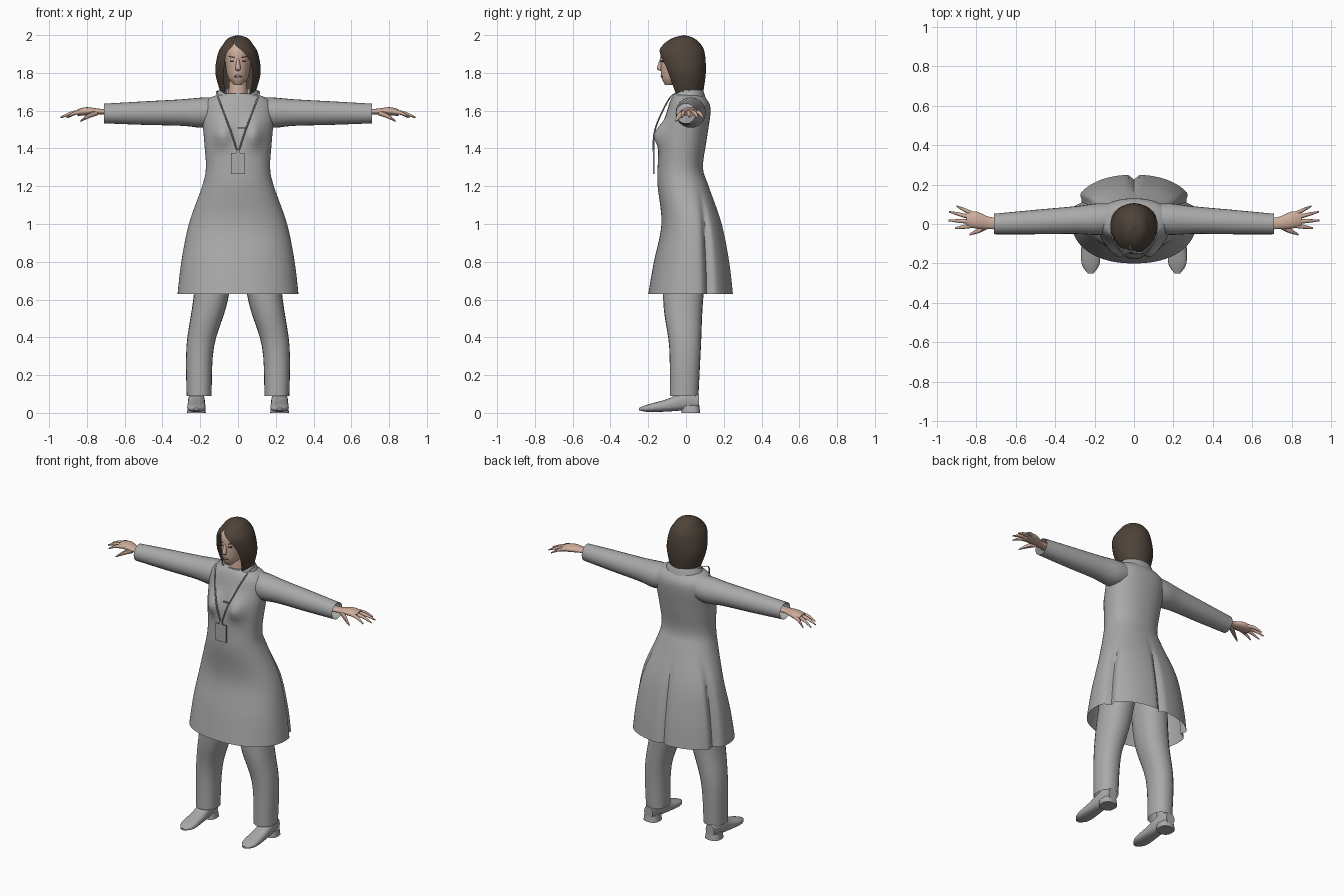
import bpy, bmesh
from math import sin, cos, pi, exp, atan2, radians, copysign
from mathutils import Vector

if "Cube" in bpy.data.objects:
    bpy.data.objects.remove(bpy.data.objects["Cube"])


def material(name, red, green, blue):
    colour = (red, green, blue, 1)
    m = bpy.data.materials.new(name)
    m.use_nodes = True
    m.diffuse_color = colour
    m.node_tree.nodes["Principled BSDF"].inputs["Base Color"].default_value = colour
    return m


GREY = material("cloth grey", .4, .4, .4)
SKIN = material("skin", .62, .42, .33)
HAIR = material("dark brown hair", .075, .055, .04)
LIPS = material("lips", .45, .25, .2)
EYES = material("dark eyes", .04, .03, .03)


def finish(name, bm, mat):
    bmesh.ops.recalc_face_normals(bm, faces=bm.faces)
    me = bpy.data.meshes.new(name)
    bm.to_mesh(me)
    bm.free()
    me.materials.append(mat)
    me.polygons.foreach_set("use_smooth", [True] * len(me.polygons))
    me.set_sharp_from_angle(angle=radians(40))
    ob = bpy.data.objects.new(name, me)
    bpy.context.collection.objects.link(ob)
    return ob


def smooth_rows(rows, steps=5):
    """Pass a Catmull-Rom spline through every column of the rows."""
    out = []
    last = len(rows) - 1
    for i in range(last):
        quad = [rows[max(i - 1, 0)], rows[i], rows[i + 1], rows[min(i + 2, last)]]
        for k in range(steps):
            t = k / steps
            out.append([b + t / 2 * (c - a + t * (2*a - 5*b + 4*c - d + t * (3*(b - c) + d - a)))
                        for a, b, c, d in zip(*quad)])
    return out + [list(rows[-1])]


AXES = {"X": ("Y", "Z"), "Y": ("X", "Z"), "Z": ("X", "Y")}
UNIT = {"X": Vector((1, 0, 0)), "Y": Vector((0, 1, 0)), "Z": Vector((0, 0, 1))}


def loft(name, rows, mat, axis="Z", n=24, start=True, end=True, power=1, side=1, warp=None):
    """Rows hold a centre, two half widths and optionally the half angle of a front gap."""
    u, v = (UNIT[a] for a in AXES[axis])
    open_front = len(rows[0]) > 5
    bm = bmesh.new()
    rings = []
    for x, y, z, a, b, *gap in smooth_rows(rows):
        ring = []
        for i in range(n):
            t = 2 * pi * i / n
            if open_front:
                # The gap drifts to one side towards the crown
                half = max(gap[0], .005)
                drift = -2.5 * max(0, z - 1.85)
                t = drift - pi / 2 + half + 2 * (pi - half) * i / (n - 1)
            c, s = (copysign(abs(f) ** power, f) for f in (cos(t), sin(t)))
            p = Vector((x, y, z)) + u * max(a, .001) * c + v * max(b, .001) * s
            if warp:
                p = warp(p)
            p.x *= side
            ring.append(bm.verts.new(p))
        rings.append(ring)
    for low, high in zip(rings, rings[1:]):
        for i in range(n - 1 if open_front else n):
            j = (i + 1) % n
            bm.faces.new((low[i], low[j], high[j], high[i]))
    for wanted, ring in ((start, rings[0]), (end, rings[-1])):
        if wanted:
            bm.faces.new(ring)
    return finish(name, bm, mat)


def body(*sections):
    """Turn height, half width, front y and back y into loft rows."""
    return [(0, (front + back) / 2, z, width, (back - front) / 2, *gap)
            for z, width, front, back, *gap in sections]


def limb(points, radii, flat=1):
    """Turn a centre line and its radii into loft rows."""
    return [(*p, r, r * flat) for p, r in zip(points, radii)]


def plate(name, location, size, mat, turn=(0, 0, 0)):
    bm = bmesh.new()
    bmesh.ops.create_cube(bm, size=1)
    ob = finish(name, bm, mat)
    ob.location, ob.scale, ob.rotation_euler = location, size, turn


def bump(value, centre, width):
    return exp(-((value - centre) / width) ** 2)


# Coat with bust above and three pleats behind
def coat_shape(p):
    if p.z < 1.2:
        depth = .11 * min(1, (1.2 - p.z) * 4)
        angle = atan2(p.y - .03, p.x)
        shrink = 1 - depth * sum(bump(angle, centre, .08) for centre in (.3, pi / 2, pi - .3))
        p.x *= shrink
        p.y = .03 + (p.y - .03) * shrink
    elif p.y < 0:
        p.y -= .045 * bump(abs(p.x), .085, .05) * bump(p.z, 1.475, .06)
    return p


loft("coat", body(
    (.63, .32, -.2, .25), (.8, .3, -.17, .23), (1, .26, -.13, .19), (1.2, .19, -.15, .12),
    (1.3, .17, -.15, .09), (1.45, .18, -.14, .11), (1.6, .19, -.1, .13),
    (1.66, .16, -.08, .11), (1.69, .09, -.06, .07)),
    GREY, n=96, start=False, power=.9, warp=coat_shape)
loft("collar", body((1.65, .13, -.08, .11, .5), (1.71, .1, -.06, .09, .7),
                    (1.69, .09, -.05, .08, .7)), GREY, start=False, end=False)

# Head and neck
loft("neck", limb([(0, 0, 1.64), (0, 0, 1.77)], (.055, .045)), SKIN)
loft("head", body(
    (1.735, .02, -.11, -.06), (1.78, .055, -.13, .03), (1.88, .07, -.135, .07),
    (1.93, .07, -.125, .07), (1.97, .04, -.08, .05)), SKIN, n=32)
loft("nose", limb([(0, -.13, 1.81), (0, -.14, 1.825), (0, -.13, 1.88)], (.006, .014, .005)),
     SKIN, n=12)
loft("lips", limb([(0, -.124, 1.773), (0, -.126, 1.782), (0, -.126, 1.79)],
                  (.008, .022, .008), flat=.4), LIPS, n=12)
loft("hair", body(
    (1.69, .09, -.08, .09, .8), (1.8, .12, -.12, .105, .7), (1.9, .107, -.145, .1, .5),
    (1.95, .08, -.12, .08, .05), (1.985, .05, -.07, .04, 0), (2, 0, -.01, -.01, 0)),
    HAIR, n=48, start=False)

# Name badge
plate("badge", (0, -.172, 1.32), (.075, .008, .11), GREY)
plate("badge_clip", (0, -.172, 1.38), (.02, .008, .03), GREY)
plate("chest_tab", (.02, -.145, 1.51), (.045, .008, .007), GREY)

# Paired parts
for label, side in (("left", 1), ("right", -1)):
    loft(label + "_sleeve", limb(
        [(.08, .03, 1.6), (.18, .025, 1.59), (.3, .02, 1.59), (.5, .01, 1.587), (.71, 0, 1.585)],
        (.07, .08, .07, .062, .052)), GREY, "X", end=False, side=side)

    # Hand with fanned fingers
    loft(label + "_palm", limb(
        [(.66, 0, 1.592), (.73, .005, 1.595), (.8, .02, 1.597), (.85, .024, 1.59)],
        (.034, .03, .043, .036), flat=.5), SKIN, "X", side=side)
    for i, finger in enumerate(("index", "middle", "ring", "little")):
        fan = .2 * i - .15
        length = .09 + .036 * sin(pi * i / 3)
        root = Vector((.82, .02 * i - .008, 1.594))
        reach = Vector((length * cos(fan), length * sin(fan), -.03))
        droop = Vector((0, 0, .008))
        loft(f"{label}_{finger}_finger", limb(
            [root, root + reach / 2 + droop, root + reach], (.012, .01, .004)),
            SKIN, "X", n=10, side=side)
    loft(label + "_thumb", limb(
        [(.745, -.01, 1.59), (.79, -.033, 1.573), (.835, -.054, 1.544)], (.016, .014, .004)),
        SKIN, "X", n=10, side=side)

    # Trouser leg
    loft(label + "_trouser_leg", limb(
        [(.206, -.01, .09), (.2, -.005, .35), (.145, -.015, .6), (.1, .01, .95)],
        (.066, .073, .092, .1), flat=1.15), GREY, start=False, power=.9, side=side)

    # Shoe
    loft(label + "_shoe", [
        (.22, -.25, .02, .015, .006), (.22, -.2, .025, .046, .02), (.22, -.1, .04, .047, .033),
        (.22, 0, .065, .042, .05), (.22, .07, .06, .03, .036)],
        GREY, "Y", power=.8, side=side)
    loft(label + "_heel", limb([(.22, .025, 0), (.22, .025, .04)], (.05, .045)),
         GREY, power=.75, side=side)
    loft(label + "_ankle", limb([(.22, .01, .06), (.22, 0, .16)], (.037, .037), flat=1.2),
         GREY, side=side)

    # Lanyard cord
    loft(label + "_lanyard", limb(
        [(.105, .02, 1.706), (.11, -.07, 1.685), (.07, -.135, 1.575),
         (.034, -.168, 1.48), (.004, -.172, 1.385)], [.0045] * 5), GREY, n=8, side=side)

    # Eye and brow
    slant = side * .5
    plate(label + "_eye", (side * .03, -.125, 1.862), (.022, .008, .007), EYES, (0, 0, slant))
    plate(label + "_brow", (side * .033, -.123, 1.884), (.032, .008, .005), HAIR,
          (0, -slant / 3, slant))
